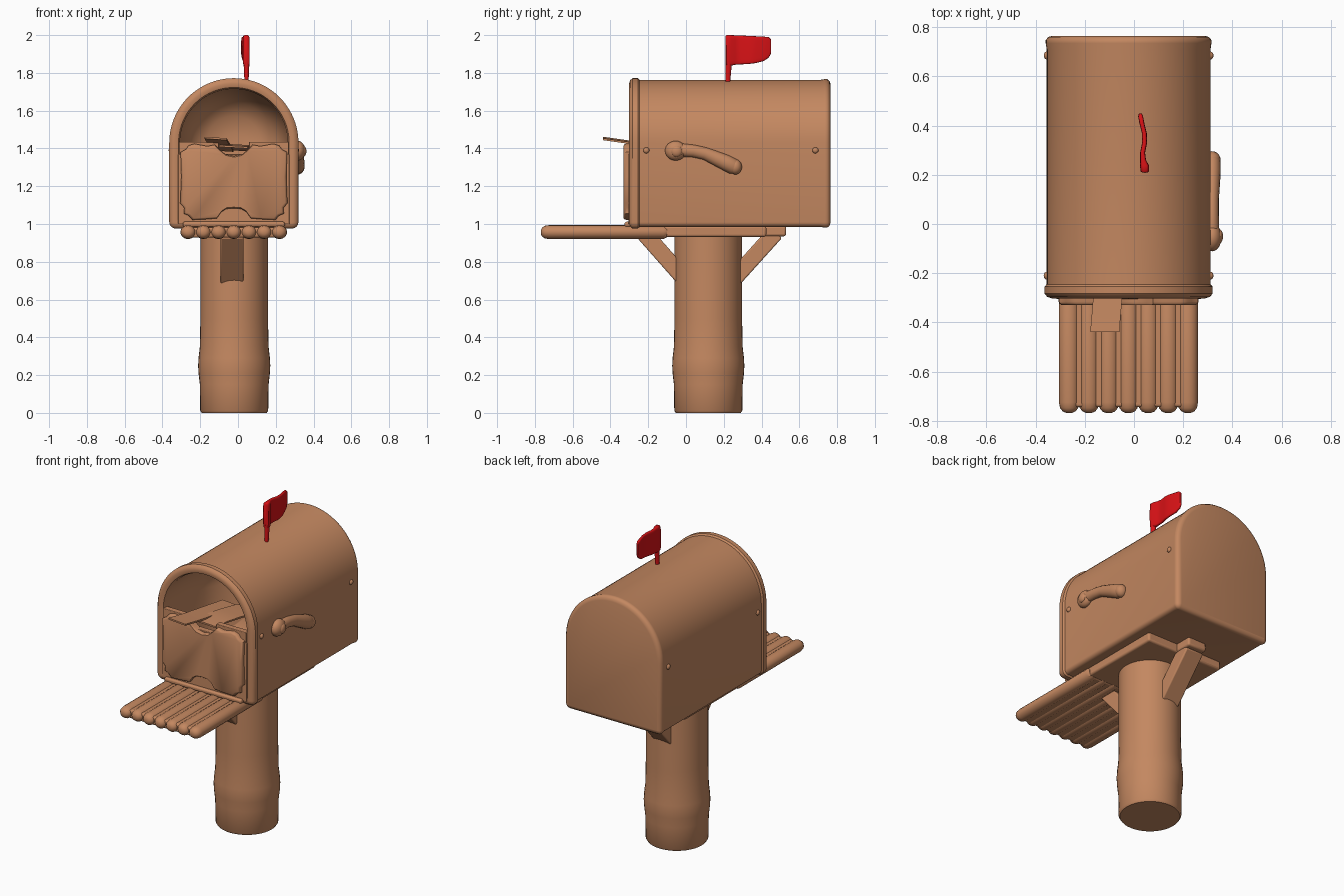
import bpy, bmesh, math
from mathutils import Vector, Matrix

if "Cube" in bpy.data.objects:
    bpy.data.objects.remove(bpy.data.objects["Cube"])

CX = -0.022   # centre line of the box and post


def material(name, col):
    m = bpy.data.materials.new(name)
    m.diffuse_color = (*col, 1)
    m.use_nodes = True
    m.node_tree.nodes["Principled BSDF"].inputs["Base Color"].default_value = m.diffuse_color
    return m


BROWN = material("warm_brown", (0.55, 0.245, 0.118))
RED = material("flag_red", (0.70, 0.006, 0.008))


def finish(bm, name, mat=BROWN, bevel=0.0, angle=40):
    bmesh.ops.recalc_face_normals(bm, faces=bm.faces[:])
    me = bpy.data.meshes.new(name)
    bm.to_mesh(me)
    bm.free()
    ob = bpy.data.objects.new(name, me)
    bpy.context.collection.objects.link(ob)
    me.materials.append(mat)
    bpy.ops.object.select_all(action='DESELECT')
    ob.select_set(True)
    bpy.context.view_layer.objects.active = ob
    if bevel:
        b = ob.modifiers.new("bevel", 'BEVEL')
        b.width, b.segments, b.limit_method = bevel, 3, 'ANGLE'
    bpy.ops.object.shade_smooth_by_angle(angle=math.radians(angle))
    return ob


def loft(name, rings, **kw):
    """Skin a list of closed rings and cap both ends."""
    bm = bmesh.new()
    vs = [[bm.verts.new(p) for p in r] for r in rings]
    n = len(vs[0])
    for a, b in zip(vs, vs[1:]):
        for i in range(n):
            j = (i + 1) % n
            bm.faces.new((a[i], a[j], b[j], b[i]))
    bm.faces.new(vs[0])
    bm.faces.new(vs[-1])
    return finish(bm, name, **kw)


def circle(n=32):
    return [(math.cos(2 * math.pi * i / n), math.sin(2 * math.pi * i / n)) for i in range(n)]


def box(name, lo, hi, bevel=0.008, mat=BROWN):
    bm = bmesh.new()
    lo, hi = Vector(lo), Vector(hi)
    d = hi - lo
    bmesh.ops.create_cube(bm, size=1, matrix=Matrix.Translation((lo + hi) / 2) @ Matrix.Diagonal((*d, 1)))
    return finish(bm, name, mat, bevel)


def ball(name, c, s):
    bm = bmesh.new()
    bmesh.ops.create_uvsphere(bm, u_segments=20, v_segments=12, radius=1,
                              matrix=Matrix.Translation(c) @ Matrix.Diagonal((*s, 1)))
    return finish(bm, name)


def arch(y, o):
    """Arched box outline, grown by o."""
    hw, zb, zc, r = 0.333 + o, 0.985 - o, 1.43, max(0.025 + o, 0.004)
    pts = [(CX + hw * math.cos(math.pi * i / 40), y, zc + hw * math.sin(math.pi * i / 40)) for i in range(41)]
    for sx, a0 in ((-1, math.pi), (1, 1.5 * math.pi)):
        for k in range(5):
            a = a0 + math.pi / 2 * k / 4
            pts.append((CX + sx * (hw - r) + r * math.cos(a), y, zb + r + r * math.sin(a)))
    return pts


# Mailbox shell: back, side walls, rolled front rim and hollow inside
loft("mailbox_shell", [arch(y, o) for y, o in (
    (0.765, -0.022), (0.760, -0.006), (0.748, 0.004), (0.735, 0.004), (0.71, 0.0), (-0.245, 0.0),
    (-0.255, 0.009), (-0.283, 0.009), (-0.296, -0.002), (-0.302, -0.02), (-0.296, -0.04),
    (-0.275, -0.048), (-0.1, -0.052), (0.06, -0.075), (0.16, -0.12), (0.21, -0.19), (0.23, -0.28))])

# Front door: flat backing and ornate raised panel
box("door_backing", (CX - 0.295, -0.305, 1.0), (CX + 0.295, -0.265, 1.37), 0.004)
for s in (-1, 1):
    xs = sorted((CX + s * 0.29, CX + s * 0.08))
    box("door_backing_top", (xs[0], -0.303, 1.36), (xs[1], -0.265, 1.435), 0.004)
half = [(0, 1.36), (0.045, 1.37), (0.075, 1.395), (0.10, 1.42), (0.14, 1.412), (0.21, 1.425), (0.24, 1.415),
        (0.255, 1.395), (0.282, 1.38), (0.278, 1.25), (0.284, 1.11), (0.262, 1.085), (0.265, 1.055),
        (0.24, 1.045), (0.22, 1.022), (0.15, 1.025), (0.09, 1.03), (0.068, 1.062), (0.04, 1.08), (0, 1.083)]
outline = half + [(-x, z) for x, z in half[-2:0:-1]]


def shrink(y, s):
    return [(CX + x * s, y, 1.22 + (z - 1.22) * s) for x, z in outline]


loft("door_panel", [shrink(-0.28, 1), shrink(-0.317, 1), shrink(-0.325, 0.985), shrink(-0.33, 0.955)], angle=50)
box("door_sill", (CX - 0.27, -0.325, 0.985), (CX + 0.27, -0.28, 1.012), 0.01)


def sheet(name, x0, x1, path, skew=0.0):
    """Thin bent sheet of paper following a (y, z) path."""
    rings = []
    for i, (y, z) in enumerate(path):
        d = skew * i
        rings.append([(x0 + d, y, z), (x1 + d, y, z - 0.008), (x1 + d, y, z - 0.018), (x0 + d, y, z - 0.01)])
    loft(name, rings)


# Letters sticking out of the opening
sheet("letter", -0.178, -0.06, [(-0.44, 1.462), (-0.3, 1.442), (-0.15, 1.425), (0.05, 1.40)], 0.012)
sheet("inner_letter", -0.10, 0.05, [(-0.29, 1.418), (-0.2, 1.425), (-0.1, 1.42), (0.05, 1.40)], 0.02)

# Round post with a swelling near the foot
prof = [(0.0, 0.172), (0.012, 0.18), (0.15, 0.182), (0.21, 0.189), (0.25, 0.191), (0.29, 0.189),
        (0.35, 0.182), (0.5, 0.179), (0.95, 0.179)]
loft("post", [[(-0.02 + r * c, 0.118 + r * s, z) for c, s in circle(40)] for z, r in prof])

# Shelf of rounded slats, with the support board under the box
for i in range(7):
    x = -0.264 + i * 0.0805
    ends = [(-0.768, 0.012), (-0.762, 0.026), (-0.748, 0.037), (-0.725, 0.041), (-0.12, 0.041), (-0.10, 0.03)]
    loft("shelf_slat", [[(x + r * c, y, 0.957 + r * 0.9 * s) for c, s in circle(16)] for y, r in ends], angle=60)
box("shelf_board", (-0.295, -0.745, 0.928), (0.248, -0.1, 0.982), 0.012)
box("support_board", (-0.29, -0.15, 0.932), (0.245, 0.425, 0.99), 0.012)
box("support_tail", (-0.095, 0.3, 0.935), (0.035, 0.53, 0.99), 0.012)


def brace(name, a, b, t=0.088, w=0.122):
    d = (Vector(b) - Vector(a)).normalized()
    n = Vector((-d.y, d.x)) * t / 2
    rings = []
    for p in (Vector(a), Vector(b)):
        q, r = p + n, p - n
        rings.append([(-0.032 + s * w / 2, e.x, e.y) for s, e in ((-1, q), (1, q), (1, r), (-1, r))])
    loft(name, rings, bevel=0.008)


# Diagonal braces
brace("front_brace", (-0.225, 0.955), (0.0, 0.70))
brace("rear_brace", (0.475, 0.955), (0.245, 0.70))

# Curved handle on the right side
path = [(-0.07, 1.388, 0.03), (-0.02, 1.391, 0.035), (0.04, 1.386, 0.033), (0.10, 1.373, 0.033),
        (0.16, 1.347, 0.038), (0.21, 1.325, 0.042), (0.25, 1.305, 0.042), (0.28, 1.292, 0.028)]
rings = []
for i, (y, z, r) in enumerate(path):
    p, q = path[max(i - 1, 0)], path[min(i + 1, len(path) - 1)]
    d = Vector((q[0] - p[0], q[1] - p[1])).normalized()
    rings.append([(0.317 + 0.85 * r * c, y - d.y * r * s, z + d.x * r * s) for c, s in circle(16)])
loft("handle", rings, angle=60)
ball("handle_knob", (0.318, -0.055, 1.388), (0.038, 0.056, 0.052))
ball("handle_boss", (0.345, -0.05, 1.385), (0.017, 0.03, 0.03))
ball("handle_end", (0.316, 0.262, 1.302), (0.036, 0.034, 0.04))

# Rivets on both sides near the ends
for x in (CX - 0.333, CX + 0.333):
    for y in (-0.21, 0.685):
        ball("rivet", (x, y, 1.39), (0.012, 0.016, 0.016))

# Red flag: wavy cloth and its tapered stem
cloth = [(0.209, 1.85, 1.995, 0.044, 0.010), (0.214, 1.838, 2.0, 0.044, 0.018), (0.238, 1.838, 2.0, 0.043, 0.018),
         (0.26, 1.843, 1.999, 0.037, 0.012), (0.29, 1.845, 1.998, 0.035, 0.010), (0.33, 1.847, 1.996, 0.043, 0.010),
         (0.37, 1.852, 1.994, 0.042, 0.010), (0.41, 1.862, 1.992, 0.032, 0.010), (0.437, 1.88, 1.99, 0.027, 0.010),
         (0.449, 1.90, 1.978, 0.026, 0.006)]
rings = []
for y, z0, z1, x, t in cloth:
    h, zc = (z1 - z0) / 2, (z0 + z1) / 2
    rings.append([(x + t * math.copysign(abs(c) ** 0.5, c), y, zc + h * math.copysign(abs(s) ** 0.3, s))
                  for c, s in circle(24)])
loft("flag", rings, mat=RED, angle=60)
stem = [(1.74, 0.221, 0.012), (1.80, 0.224, 0.014), (1.86, 0.226, 0.018)]
loft("flag_stem", [[(0.045 + 0.9 * r * c, y + r * s, z) for c, s in circle(16)] for z, y, r in stem], mat=RED)
